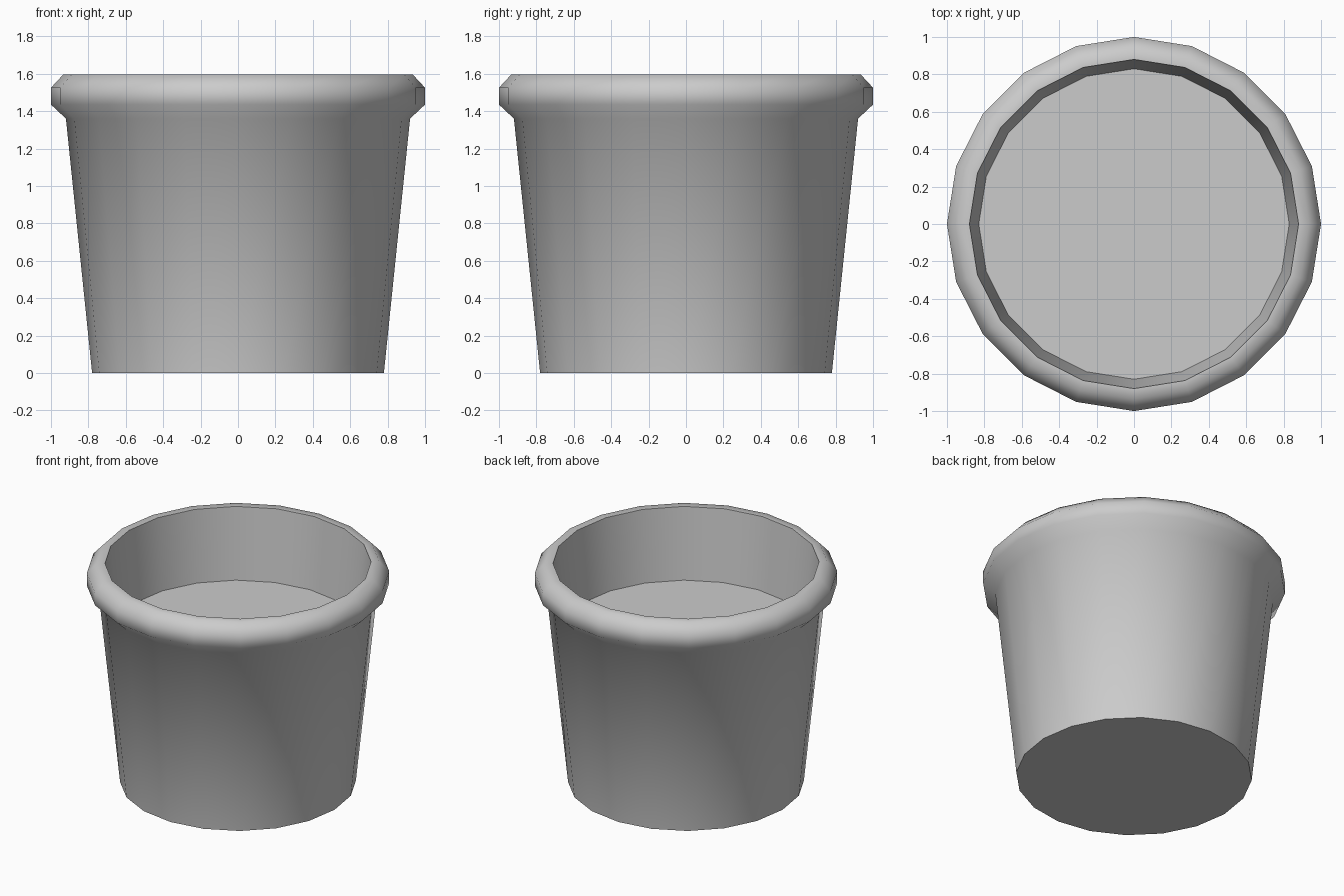
import bpy, bmesh
from math import cos, sin, pi, radians

if "Cube" in bpy.data.objects:
    bpy.data.objects.remove(bpy.data.objects["Cube"])

SIDES = 20


def revolve(name, profile, cap_start=False, cap_end=False):
    """Spin an (r, z) profile round z; the list runs from outside bottom to inside."""
    bm = bmesh.new()
    rings = [[bm.verts.new((r * cos(2 * pi * i / SIDES), r * sin(2 * pi * i / SIDES), z))
              for i in range(SIDES)] for r, z in profile]
    for a, b in zip(rings, rings[1:]):
        for i in range(SIDES):
            j = (i + 1) % SIDES
            bm.faces.new((a[i], a[j], b[j], b[i]))
    if cap_start:
        bm.faces.new(rings[0][::-1])
    if cap_end:
        bm.faces.new(rings[-1])
    mesh = bpy.data.meshes.new(name)
    bm.to_mesh(mesh)
    bm.free()
    obj = bpy.data.objects.new(name, mesh)
    bpy.context.collection.objects.link(obj)
    bpy.ops.object.select_all(action='DESELECT')
    obj.select_set(True)
    bpy.context.view_layer.objects.active = obj
    bpy.ops.object.shade_smooth_by_angle(angle=radians(60))
    return obj


# Tapered pot with a chamfered rim, closed inside by the soil surface
revolve("flower_pot", [
    (0.78, 0.0), (0.92, 1.36),                               # outer wall
    (1.0, 1.435), (1.0, 1.525), (0.935, 1.595),              # rim
    (0.88, 1.595), (0.83, 1.08),                             # inner wall
], cap_start=True, cap_end=True)
